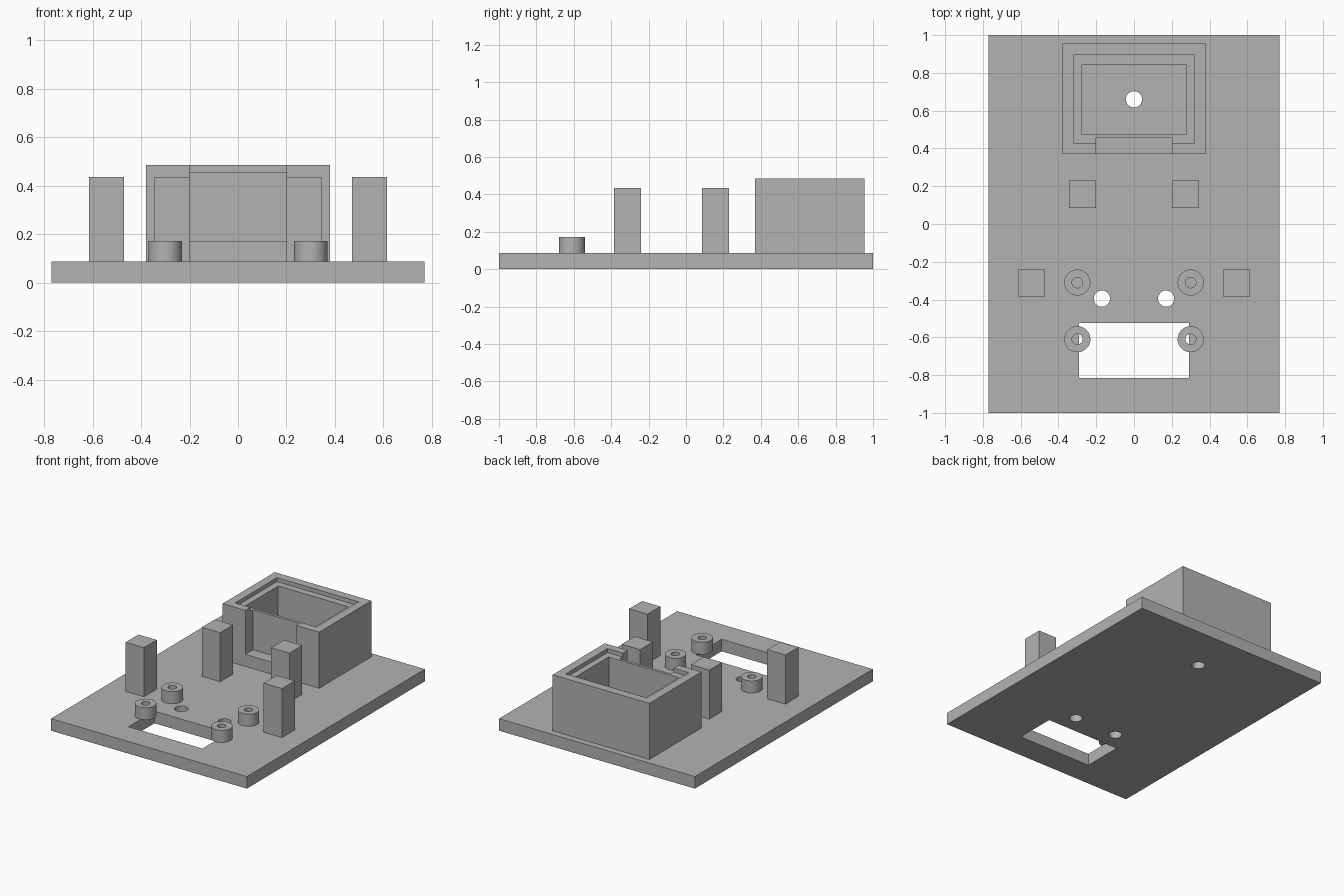
import bpy
from math import radians

old = bpy.data.objects.get("Cube")
if old:
    bpy.data.objects.remove(old, do_unlink=True)

BASE_TOP = 0.086

grey = bpy.data.materials.new("plain grey")
grey.use_nodes = True
grey.diffuse_color = (0.45, 0.45, 0.45, 1)
grey.node_tree.nodes["Principled BSDF"].inputs["Base Color"].default_value = (0.45, 0.45, 0.45, 1)


def finish(name):
    ob = bpy.context.object
    ob.name = name
    ob.data.materials.append(grey)
    return ob


def block(name, x0, x1, y0, y1, z0, z1):
    bpy.ops.mesh.primitive_cube_add(size=1, location=((x0 + x1) / 2, (y0 + y1) / 2, (z0 + z1) / 2))
    ob = finish(name)
    ob.scale = (x1 - x0, y1 - y0, z1 - z0)
    bpy.ops.object.transform_apply(location=False, rotation=False, scale=True)
    return ob


def cylinder(name, x, y, radius, z0, z1):
    bpy.ops.mesh.primitive_cylinder_add(vertices=48, radius=radius, depth=z1 - z0,
                                        location=(x, y, (z0 + z1) / 2))
    return finish(name)


def cut(target, cutters):
    """Subtract each cutter from the target, then discard it."""
    bpy.ops.object.select_all(action='DESELECT')
    bpy.context.view_layer.objects.active = target
    target.select_set(True)
    for cutter in cutters:
        cutter.hide_render = True
        mod = target.modifiers.new("cut", 'BOOLEAN')
        mod.operation = 'DIFFERENCE'
        mod.solver = 'EXACT'
        mod.object = cutter
        bpy.ops.object.modifier_apply(modifier=mod.name)
        bpy.data.objects.remove(cutter, do_unlink=True)
    bpy.ops.object.shade_smooth_by_angle(angle=radians(30))


# Base plate with a rectangular window and three round holes
base = block("base_plate", -0.77, 0.77, -1, 1, 0, BASE_TOP)
cut(base, [block("window_cutter", -0.29, 0.29, -0.815, -0.525, -0.1, 0.2)]
    + [cylinder("hole_cutter", x, y, 0.043, -0.1, 0.2)
       for x, y in ((-0.17, -0.395), (0.17, -0.395), (0, 0.66))])

# Open housing: lid recess, deep pocket and a notch in the front wall
housing = block("housing", -0.38, 0.38, 0.37, 0.955, BASE_TOP, 0.485)
cut(housing, [
    block("recess_cutter", -0.32, 0.32, 0.425, 0.895, 0.457, 0.6),
    block("pocket_cutter", -0.275, 0.275, 0.475, 0.845, 0, 0.6),
    block("notch_cutter", -0.2, 0.2, 0.3, 0.455, 0.172, 0.6),
])

for side, s in (("left", 1), ("right", -1)):
    # Square support posts
    for row, x, y in (("front", 0.543, -0.312), ("rear", 0.272, 0.158)):
        block(f"{row}_{side}_post", s * x - 0.072, s * x + 0.072,
              y - 0.072, y + 0.072, BASE_TOP, 0.435)
    # Round hollow standoffs
    for row, y in (("front", -0.61), ("rear", -0.31)):
        standoff = cylinder(f"{row}_{side}_standoff", s * 0.3, y, 0.069, BASE_TOP, 0.172)
        cut(standoff, [cylinder("bore_cutter", s * 0.3, y, 0.028, 0, 0.3)])
